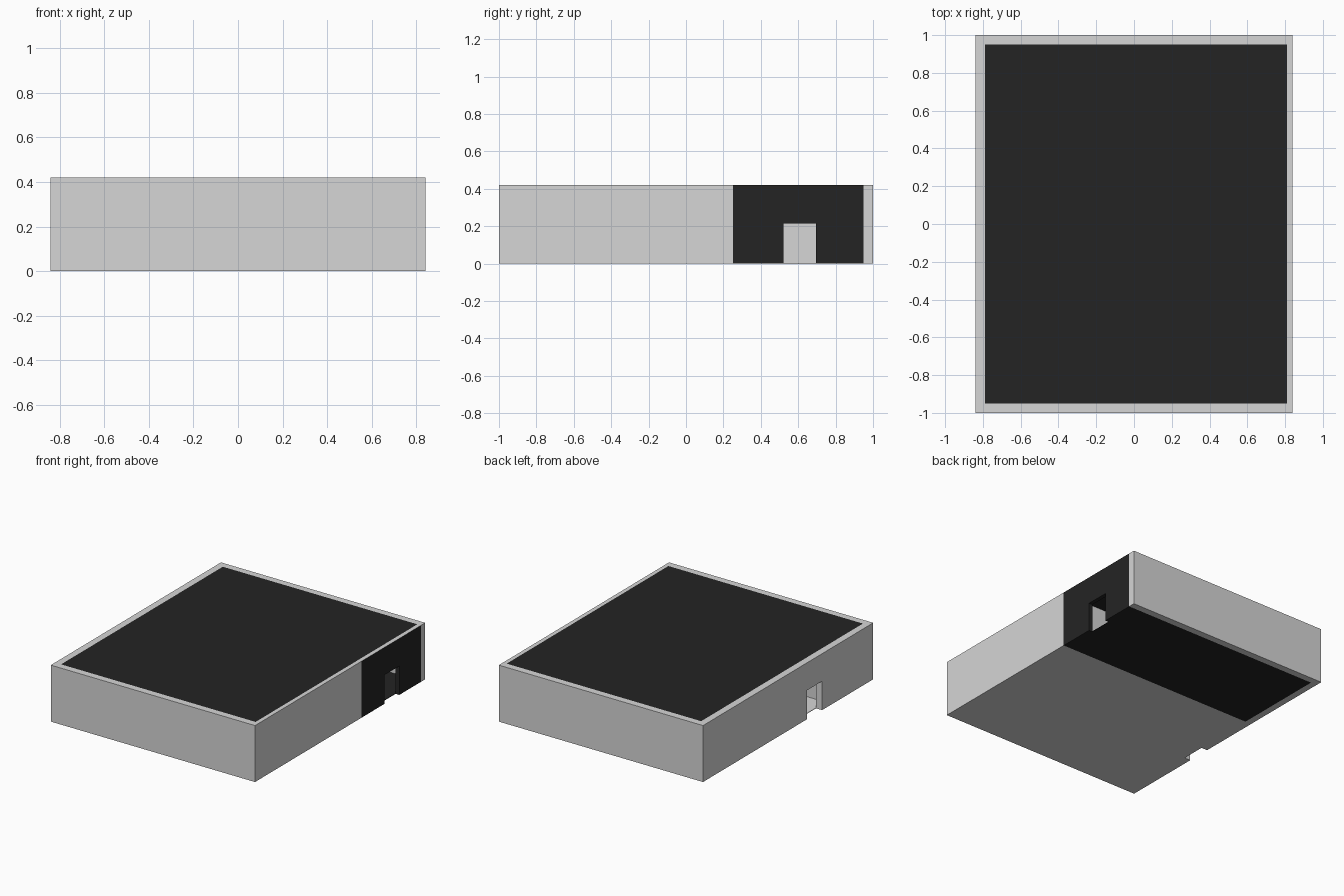
import bpy, bmesh

if "Cube" in bpy.data.objects:
    bpy.data.objects.remove(bpy.data.objects["Cube"])

W, L, H = 0.84, 1.0, 0.42      # half width, half length, height
T = 0.05                       # wall thickness
XR = 0.81                      # inner face of the thinner right wall
YB = 0.25                      # start of the black back bay
DOOR_H = 0.215


def material(name, v):
    m = bpy.data.materials.new(name)
    m.diffuse_color = (v, v, v, 1)
    m.use_nodes = True
    m.node_tree.nodes["Principled BSDF"].inputs["Base Color"].default_value = m.diffuse_color
    return m


GREY = material("light grey", 0.67)
BLACK = material("black", 0.0175)


def finish(name, bm, mats):
    bmesh.ops.recalc_face_normals(bm, faces=bm.faces)
    me = bpy.data.meshes.new(name)
    bm.to_mesh(me)
    bm.free()
    for m in mats:
        me.materials.append(m)
    ob = bpy.data.objects.new(name, me)
    bpy.context.collection.objects.link(ob)
    return ob


def wall_yz(name, x0, x1, outline, mats):
    """Extrude a y-z outline from x0 to x1."""
    bm = bmesh.new()
    face = bm.faces.new([bm.verts.new((x0, y, z)) for y, z in outline])
    new = bmesh.ops.extrude_face_region(bm, geom=[face])["geom"]
    bmesh.ops.translate(bm, vec=(x1 - x0, 0, 0),
                        verts=[v for v in new if isinstance(v, bmesh.types.BMVert)])
    return finish(name, bm, mats)


def box(name, x0, x1, y0, y1, z0, z1, mat):
    return wall_yz(name, x0, x1, [(y0, z0), (y1, z0), (y1, z1), (y0, z1)], [mat])


def door_outline(y0, y1, d0, d1):
    return [(y0, 0), (d0, 0), (d0, DOOR_H), (d1, DOOR_H),
            (d1, 0), (y1, 0), (y1, H), (y0, H)]


# Outer walls
box("front_wall", -W + T, W, -L, -L + T, 0, H, GREY)
box("back_wall", -W + T, W, L - T, L, 0, H, GREY)
wall_yz("left_wall", -W, -W + T, door_outline(-L, L, -0.40, -0.22), [GREY])
box("right_wall", XR, W, -L + T, YB, 0, H, GREY)

# Black entrance wall with a grey top edge
entry = wall_yz("entrance_wall", XR, W,
                door_outline(YB, L - T, 0.52, 0.695), [BLACK, GREY])
for p in entry.data.polygons:
    if p.normal.z > 0.5:
        p.material_index = 1

# Roof and floors, flush with the walls
box("roof", -W + T, XR, -L + T, L - T, H - 0.01, H, BLACK)
box("main_floor", -W + T, XR, -L + T, YB, 0, 0.004, GREY)
box("back_floor", -W + T, XR, YB, L - T, 0, 0.004, BLACK)

# Inner partitions
for name, y in (("front_partition", -0.51), ("back_partition", YB)):
    box(name, -W + T, XR, y - T, y, 0.004, H - 0.01, GREY)
